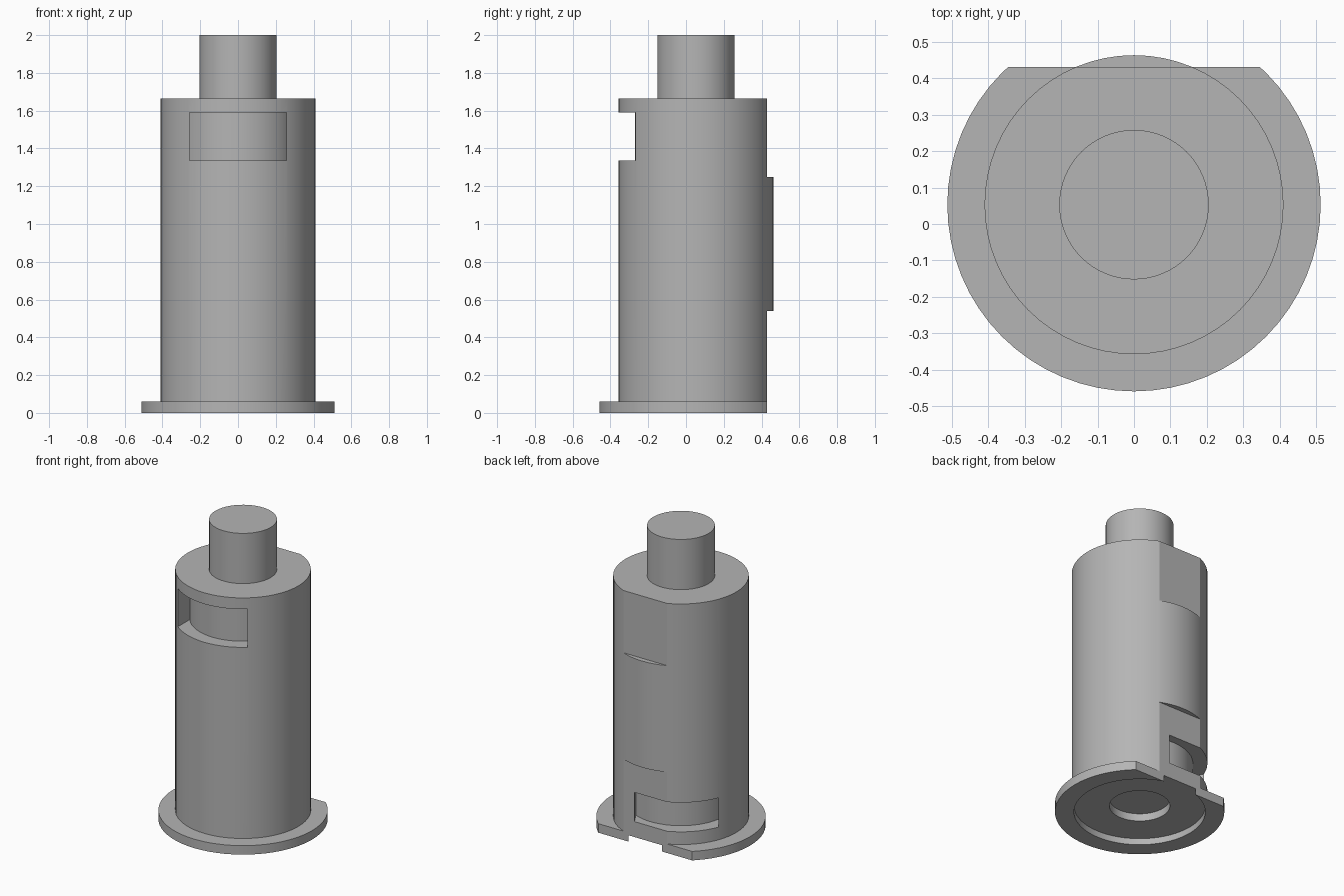
import bpy, bmesh, math
from mathutils import Matrix, Vector

if "Cube" in bpy.data.objects:
    bpy.data.objects.remove(bpy.data.objects["Cube"], do_unlink=True)

AXIS_Y = 0.053
BACK_FLAT = 0.43 - AXIS_Y

metal = bpy.data.materials.new("plain_grey")
metal.use_nodes = True
GREY = (0.46, 0.46, 0.46, 1)
metal.diffuse_color = GREY
metal.node_tree.nodes["Principled BSDF"].inputs["Base Color"].default_value = GREY


def finish(name, bm):
    bmesh.ops.recalc_face_normals(bm, faces=bm.faces)
    mesh = bpy.data.meshes.new(name)
    bm.to_mesh(mesh)
    bm.free()
    mesh.materials.append(metal)
    obj = bpy.data.objects.new(name, mesh)
    obj.location.y = AXIS_Y
    bpy.context.collection.objects.link(obj)
    return obj


def lathe(name, profile, steps=64):
    """Revolve (radius, height) points about the vertical axis."""
    bm = bmesh.new()
    verts = [bm.verts.new((r, 0, z)) for r, z in profile]
    edges = [bm.edges.new(pair) for pair in zip(verts, verts[1:])]
    bmesh.ops.spin(bm, geom=verts + edges, cent=(0, 0, 0), axis=(0, 0, 1),
                   angle=math.tau, steps=steps, use_duplicate=False)
    bmesh.ops.remove_doubles(bm, verts=bm.verts, dist=0.0001)
    return finish(name, bm)


def box(name, low, high, turn=0):
    low, high = Vector(low), Vector(high)
    bm = bmesh.new()
    bmesh.ops.create_cube(bm, size=1, matrix=Matrix.Rotation(turn, 4, 'Z')
                          @ Matrix.Translation((low + high) / 2)
                          @ Matrix.Diagonal((*(high - low), 1)))
    return finish(name, bm)


def cut(target, cutter):
    """Subtract the cutter, then discard it."""
    cutter.hide_render = True
    mod = target.modifiers.new("cut", 'BOOLEAN')
    mod.operation = 'DIFFERENCE'
    mod.solver = 'EXACT'
    mod.object = cutter
    bpy.context.view_layer.objects.active = target
    bpy.ops.object.modifier_apply(modifier=mod.name)
    bpy.data.objects.remove(cutter, do_unlink=True)


def slot(z0, z1, turn):
    """A straight-sided slot that stops at a round core."""
    cutter = box("slot_cutter", (-0.257, -0.6, z0), (0.257, -0.05, z1), turn)
    cut(cutter, lathe("slot_core", [(0, z0 - 0.1), (0.322, z0 - 0.1),
                                    (0.322, z1 + 0.1), (0, z1 + 0.1)]))
    return cutter


# Flanged barrel with top stem and stepped recess underneath
body = lathe("flanged_barrel", [
    (0, 0.092), (0.183, 0.092), (0.183, 0.042), (0.397, 0.042), (0.397, 0),
    (0.512, 0), (0.512, 0.06), (0.41, 0.06), (0.41, 1.665),
    (0.205, 1.665), (0.205, 2), (0, 2)])

# Back flats above and below the round band
for z0, z1 in ((-0.1, 0.54), (1.25, 1.8)):
    cut(body, box("flat_cutter", (-0.7, BACK_FLAT, z0), (0.7, 0.7, z1)))

# Upper front slot and lower back slot
cut(body, slot(1.335, 1.59, 0))
cut(body, slot(0.145, 0.34, math.radians(210)))

# Smooth round walls, crisp edges
bpy.ops.object.select_all(action='DESELECT')
body.select_set(True)
bpy.context.view_layer.objects.active = body
bpy.ops.object.shade_smooth_by_angle(angle=math.radians(20))
